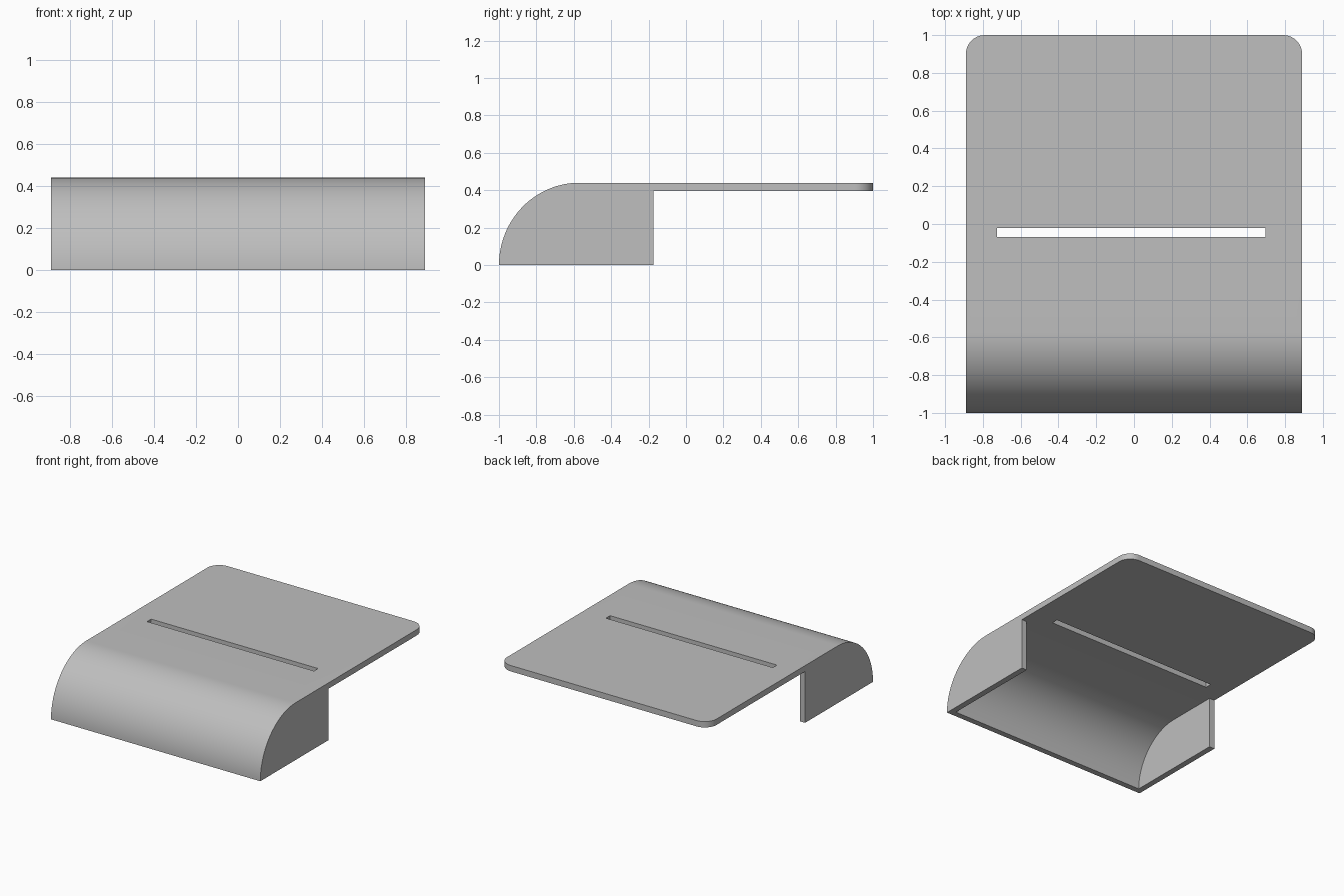
import bpy, bmesh, math

if "Cube" in bpy.data.objects:
    bpy.data.objects.remove(bpy.data.objects["Cube"], do_unlink=True)

HALF_W, HEIGHT, WALL = 0.89, 0.44, 0.045
FRONT, BACK, PANEL_BACK = -1.0, 1.0, -0.175
CURVE_DEPTH, CORNER, STEPS = 0.43, 0.1, 32
UNDER = HEIGHT - WALL

grey = bpy.data.materials.new("plain grey")
grey.use_nodes = True
colour = (0.52, 0.52, 0.52, 1)
grey.diffuse_color = colour
grey.node_tree.nodes["Principled BSDF"].inputs["Base Color"].default_value = colour


def quarter_curve(inset):
    """Points of the rounded front, from its foot up to the flat top."""
    centre = FRONT + CURVE_DEPTH
    return [(centre - (CURVE_DEPTH - inset) * math.cos(a), (HEIGHT - inset) * math.sin(a))
            for a in (math.pi / 2 * i / STEPS for i in range(STEPS + 1))]


def extrude_profile(name, profile, x0, x1, round_back=False):
    """Solid made by sweeping a (y, z) profile along x."""
    bm = bmesh.new()
    face = bm.faces.new([bm.verts.new((x0, y, z)) for y, z in profile])
    swept = bmesh.ops.extrude_face_region(bm, geom=[face])["geom"]
    bmesh.ops.translate(bm, vec=(x1 - x0, 0, 0),
                        verts=[v for v in swept if isinstance(v, bmesh.types.BMVert)])
    if round_back:
        corners = [e for e in bm.edges if all(v.co.y > BACK - 0.001 for v in e.verts)
                   and abs(e.verts[0].co.x - e.verts[1].co.x) < 0.001]
        bmesh.ops.bevel(bm, geom=corners, offset=CORNER, segments=10,
                        profile=0.5, affect='EDGES')
    bmesh.ops.recalc_face_normals(bm, faces=bm.faces)
    mesh = bpy.data.meshes.new(name)
    bm.to_mesh(mesh)
    bm.free()
    mesh.materials.append(grey)
    obj = bpy.data.objects.new(name, mesh)
    bpy.context.collection.objects.link(obj)
    return obj


# Outer body: rounded front, side panels and rear shelf in one solid
cover = extrude_profile(
    "curved_cover",
    quarter_curve(0) + [(BACK, HEIGHT), (BACK, UNDER), (PANEL_BACK, UNDER), (PANEL_BACK, 0)],
    -HALF_W, HALF_W, round_back=True)

# Hollow under the cover, open below and behind
hollow = extrude_profile(
    "hollow_cutter",
    [(FRONT + WALL, -0.1)] + quarter_curve(WALL) + [(PANEL_BACK + 0.1, UNDER), (PANEL_BACK + 0.1, -0.1)],
    -HALF_W + WALL, HALF_W - WALL)

# Long slot through the top
slot = extrude_profile(
    "slot_cutter", [(-0.07, 0.3), (-0.07, 0.5), (-0.02, 0.5), (-0.02, 0.3)], -0.725, 0.695)

bpy.context.view_layer.objects.active = cover
for cutter in (hollow, slot):
    cutter.hide_render = True
    cut = cover.modifiers.new(cutter.name, 'BOOLEAN')
    cut.operation, cut.solver, cut.object = 'DIFFERENCE', 'EXACT', cutter
    bpy.ops.object.modifier_apply(modifier=cut.name)
    bpy.data.objects.remove(cutter, do_unlink=True)

bpy.ops.object.select_all(action='DESELECT')
cover.select_set(True)
bpy.ops.object.shade_smooth_by_angle(angle=math.radians(30))
